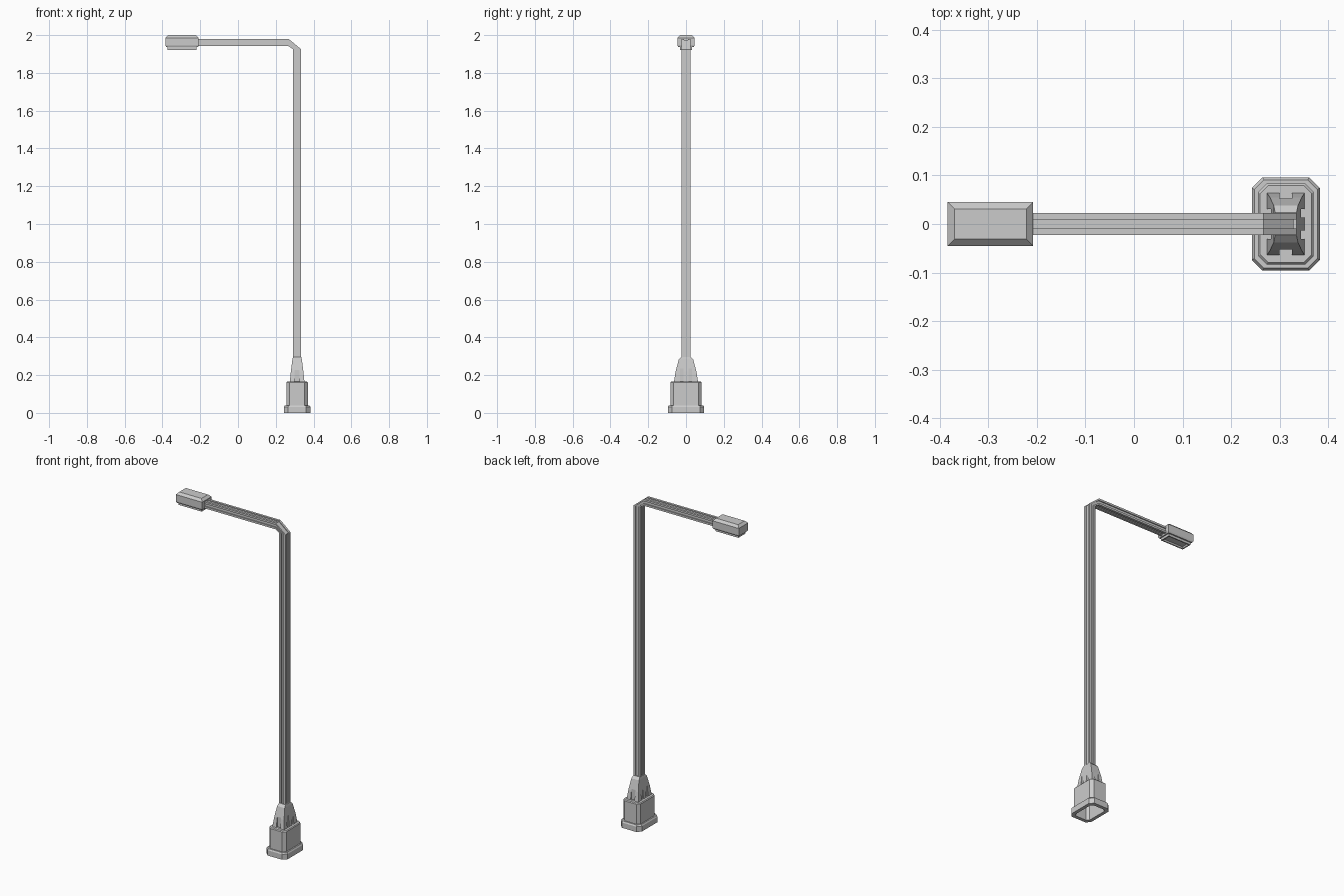
import bpy, bmesh

if "Cube" in bpy.data.objects:
    bpy.data.objects.remove(bpy.data.objects["Cube"])

CX = 0.313  # pole axis


def loft(name, rings, cap_start=True, cap_end=True):
    """Skin a list of equal-length closed rings."""
    bm = bmesh.new()
    loops = [[bm.verts.new(p) for p in r] for r in rings]
    n = len(loops[0])
    for a, b in zip(loops, loops[1:]):
        for i in range(n):
            j = (i + 1) % n
            bm.faces.new((a[i], a[j], b[j], b[i]))
    if cap_start:
        bm.faces.new(loops[0][::-1])
    if cap_end:
        bm.faces.new(loops[-1])
    bmesh.ops.recalc_face_normals(bm, faces=bm.faces)
    mesh = bpy.data.meshes.new(name)
    bm.to_mesh(mesh)
    bm.free()
    ob = bpy.data.objects.new(name, mesh)
    bpy.context.collection.objects.link(ob)
    return ob


def rect(cx, hx, hy, z):
    return [(cx - hx, -hy, z), (cx + hx, -hy, z), (cx + hx, hy, z), (cx - hx, hy, z)]


def octagon(hx, hy, c, z):
    pts = [(-hx + c, -hy), (hx - c, -hy), (hx, -hy + c), (hx, hy - c),
           (hx - c, hy), (-hx + c, hy), (-hx, hy - c), (-hx, -hy + c)]
    return [(CX + x, y, z) for x, y in pts]


# Hollow foot: flared plinth with a chamfered box above
loft("foot", [octagon(*r) for r in (
    (0.050, 0.075, 0.014, 0.150),
    (0.050, 0.075, 0.014, 0.000),
    (0.070, 0.096, 0.022, 0.000),
    (0.070, 0.096, 0.022, 0.032),
    (0.065, 0.091, 0.020, 0.040),
    (0.057, 0.083, 0.017, 0.040),
    (0.057, 0.083, 0.017, 0.160),
    (0.053, 0.079, 0.016, 0.165))])

# Tapered neck with slots between its ribs
neck = loft("neck", [rect(CX, *r) for r in (
    (0.039, 0.064, 0.162), (0.033, 0.055, 0.220),
    (0.025, 0.038, 0.283), (0.022, 0.024, 0.297))])


def slot(cx, cy, hx, hy):
    rings = [[(cx + x * hx, cy + y * hy, z) for x, y in
              ((-1, -1), (1, -1), (1, 1), (-1, 1))] for z in (0.166, 0.245)]
    cutter = loft("slot_cutter", rings)
    cutter.hide_render = True
    mod = neck.modifiers.new("slot", 'BOOLEAN')
    mod.operation = 'DIFFERENCE'
    mod.solver = 'EXACT'
    mod.object = cutter
    bpy.context.view_layer.objects.active = neck
    bpy.ops.object.modifier_apply(modifier=mod.name)
    bpy.data.objects.remove(cutter)


for s in (-1, 1):
    slot(CX, s * 0.073, 0.013, 0.020)
    for t in (-1, 1):
        slot(CX + s * 0.051, t * 0.022, 0.020, 0.009)

# Grooved pole and arm: one profile swept round a chamfered corner
H, G, D = 0.0225, 0.009, 0.006
side = [(-H, -H), (-G, -H), (-G, -H + D), (G, -H + D), (G, -H)]
profile = []
for k in range(4):
    profile += side
    side = [(-y, x) for x, y in side]


def flat(z):
    return [(CX + u * 0.96, v * 1.03, z) for u, v in profile]


def upright(x):
    return [(x, v * 1.03, 1.961 + u * 0.87) for u, v in profile]


loft("pole_and_arm", [flat(0.25), flat(1.925), upright(0.267), upright(-0.22)])

# Lamp head with bevelled top and narrower recessed underside
LX = -0.296
loft("lamp_head", [rect(LX, *r) for r in (
    (0.074, 0.031, 2.000), (0.088, 0.045, 1.986),
    (0.088, 0.045, 1.945), (0.084, 0.041, 1.936),
    (0.077, 0.033, 1.936), (0.077, 0.033, 1.922),
    (0.070, 0.026, 1.922), (0.066, 0.022, 1.930))])
